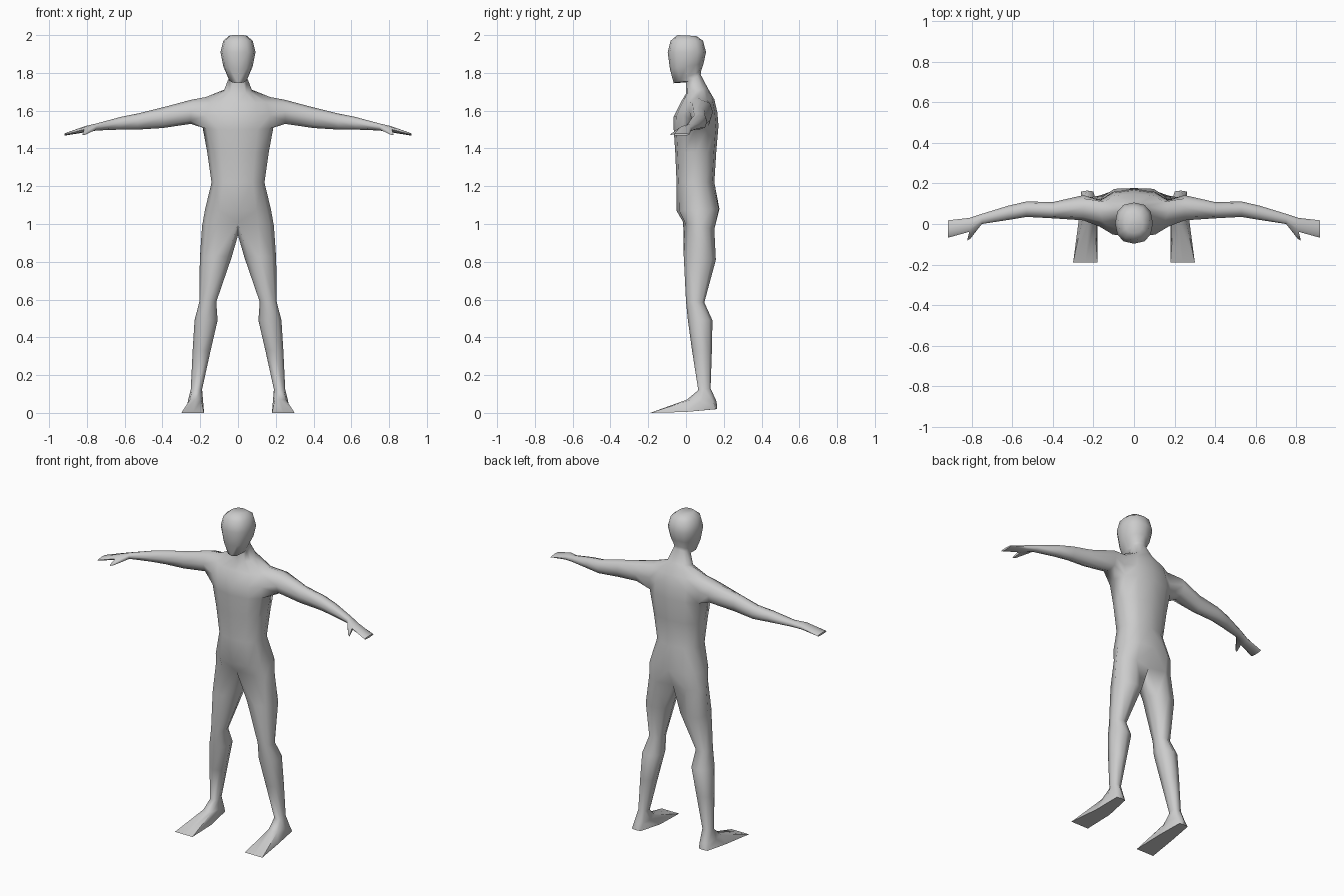
import bpy, bmesh, math
from mathutils import Vector

if "Cube" in bpy.data.objects:
    bpy.data.objects.remove(bpy.data.objects["Cube"])

bm = bmesh.new()


def spow(v, p=0.85):
    return math.copysign(abs(v) ** p, v) if abs(v) > 1e-6 else 0.0


def half_ring(w, yf, zf, yb, zb):
    """Seven points from front centre, round the side, to back centre."""
    out = []
    for k in range(7):
        a = math.radians(-90 + 30 * k)
        s = spow(math.sin(a))
        t = (s + 1) / 2
        out.append(bm.verts.new((w * spow(math.cos(a)), yf + (yb - yf) * t, zf + (zb - zf) * t)))
    return out


def leg_ring(x0, x1, yf, yb, zf, zb):
    """Eight points round a leg, starting front inside."""
    out = []
    for k in range(8):
        a = math.radians(-135 + 45 * k)
        c, s = spow(math.cos(a)), spow(math.sin(a))
        out.append(bm.verts.new(((x0 + x1) / 2 + (x1 - x0) / 2 * c,
                                 (yf + yb) / 2 + (yb - yf) / 2 * s,
                                 (zf + zb) / 2 + (zb - zf) / 2 * s)))
    return out


def arm_ring(x, yf, yb, z0, z1):
    """Eight points round an arm, starting at the bottom."""
    out = []
    for k in range(8):
        a = math.radians(-90 + 45 * k)
        out.append(bm.verts.new((x, (yf + yb) / 2 + (yb - yf) / 2 * spow(math.cos(a)),
                                 (z0 + z1) / 2 + (z1 - z0) / 2 * spow(math.sin(a)))))
    return out


def bridge(a, b, closed=True, skip=()):
    n = len(a)
    for k in range(n if closed else n - 1):
        if k not in skip:
            j = (k + 1) % n
            bm.faces.new((a[k], a[j], b[j], b[k]))


# torso, neck and head: half width, front y z, back y z
rows = [
    (.190, -.015, 1.01, .160, .97), (.175, -.050, 1.07, .187, 1.08),
    (.140, -.050, 1.22, .150, 1.22), (.163, -.057, 1.38, .160, 1.38),
    (.187, -.065, 1.50, .172, 1.52), (.190, -.065, 1.57, .166, 1.59),
    (.170, -.030, 1.64, .150, 1.66), (.075, .000, 1.69, .115, 1.72),
    (.050, .000, 1.75, .078, 1.79), (.052, -.065, 1.745, .080, 1.81),
    (.078, -.085, 1.82, .093, 1.85), (.093, -.097, 1.91, .106, 1.91),
    (.078, -.082, 1.97, .090, 1.97), (.045, -.045, 2.00, .055, 1.995)]
body = [half_ring(*r) for r in rows]
body[0][6].co.y -= .03      # buttock crease
body[1][6].co.y -= .01
body[6][3].co.z += .022     # shoulder top
for i in range(len(body) - 1):
    bridge(body[i], body[i + 1], False, (2, 3) if i in (4, 5) else ())
bm.faces.new(body[-1])

# arm and hand, grown from the opening in the side of the chest
A, B, C = body[4:7]
prev = [A[3], A[4], B[4], C[4], C[3], C[2], B[2], A[2]]
bm.verts.remove(B[3])
arms = [(.25, .018, .142, 1.53, 1.657), (.40, .028, .108, 1.508, 1.617),
        (.53, .035, .111, 1.50, 1.585), (.62, .020, .090, 1.50, 1.567),
        (.75, .000, .050, 1.495, 1.532), (.81, -.038, .030, 1.485, 1.518),
        (.918, -.068, .018, 1.468, 1.480)]
for i, r in enumerate(arms):
    ring = arm_ring(*r)
    bridge(prev, ring, True, (5, 6) if i == 5 else ())
    if i == 5:
        # thumb
        base = [prev[5], prev[6], prev[7], ring[7], ring[6], ring[5]]
        mid = sum((v.co for v in base), Vector()) / 6
        tip = [bm.verts.new(Vector((.815, -.077, 1.475)) + (v.co - mid) * .25) for v in base]
        bridge(base, tip)
        bm.faces.new(tip)
    prev = ring
bm.faces.new(prev)

# leg, grown from the hip ring closed by a crotch point
prev = body[0] + [bm.verts.new((0, .07, .94))]
legs = [(.035, .202, -.012, .158, .83, .81), (.115, .205, .000, .097, .59, .585),
        (.108, .230, .010, .140, .49, .49), (.145, .240, .032, .137, .33, .33),
        (.190, .250, .065, .130, .12, .13), (.185, .265, .005, .162, .07, .06)]
for r in legs:
    ring = leg_ring(*r)
    bridge(prev, ring)
    prev = ring

# sole of the foot
sole = [bm.verts.new(p) for p in (
    (.18, -.19, 0), (.24, -.19, 0), (.30, -.19, 0), (.275, 0, .005),
    (.26, .16, .02), (.23, .165, .02), (.20, .16, .02), (.18, 0, .005))]
bridge(prev, sole)
bm.faces.new(sole)

bmesh.ops.recalc_face_normals(bm, faces=bm.faces)
me = bpy.data.meshes.new("human_figure")
bm.to_mesh(me)
bm.free()
ob = bpy.data.objects.new("human_figure", me)
bpy.context.collection.objects.link(ob)
bpy.context.view_layer.objects.active = ob
ob.select_set(True)

# other half of the body
mod = ob.modifiers.new("mirror", 'MIRROR')
mod.use_clip = True
bpy.ops.object.modifier_apply(modifier=mod.name)
bpy.ops.object.shade_smooth_by_angle(angle=math.radians(70))
